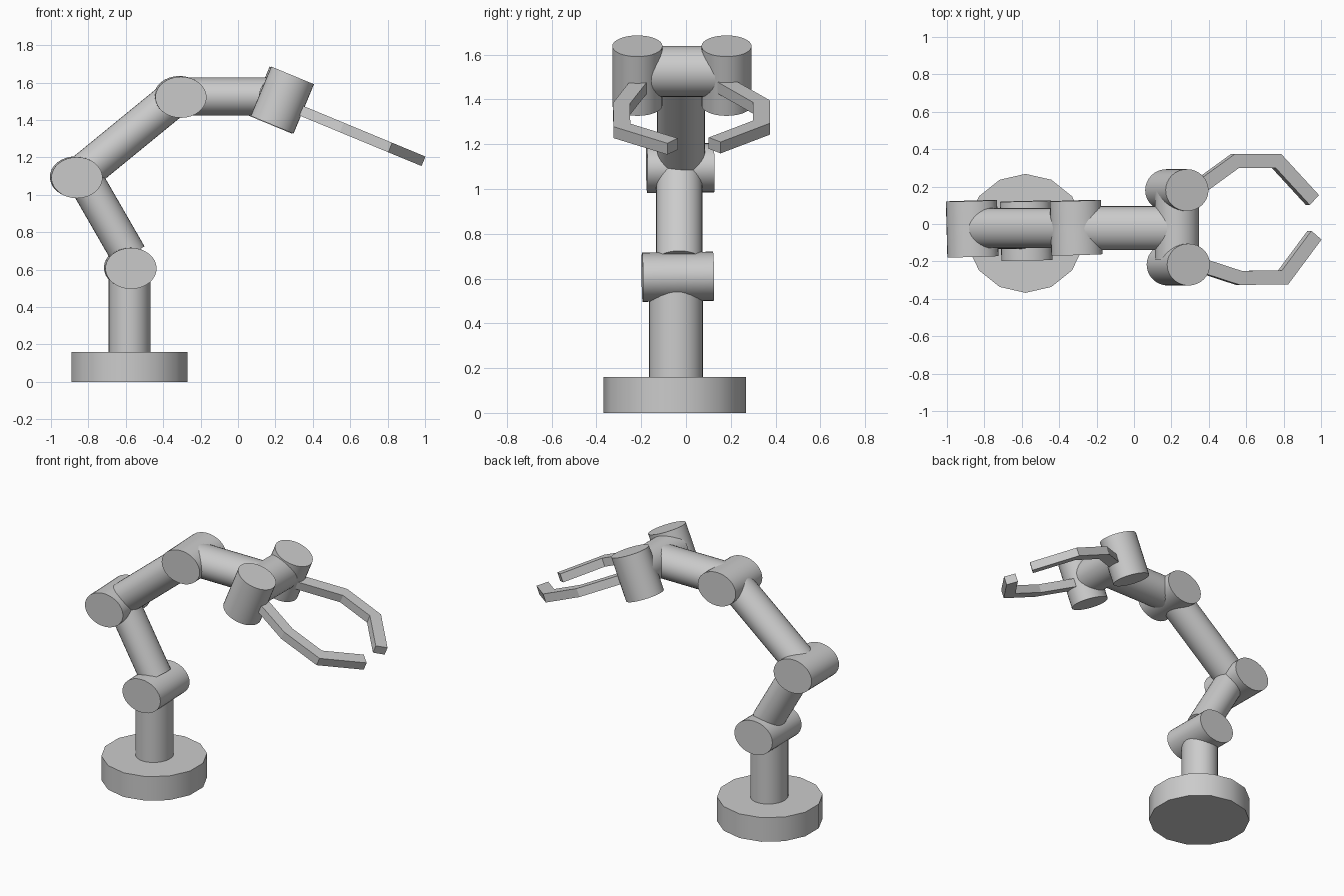
import bpy
import bmesh
from math import pi, sin, cos, tan, radians
from mathutils import Vector, Matrix

cube = bpy.data.objects.get("Cube")
if cube:
    bpy.data.objects.remove(cube, do_unlink=True)

GREY = (0.6, 0.6, 0.6, 1)
metal = bpy.data.materials.new("light_grey_metal")
metal.use_nodes = True
metal.diffuse_color = GREY
metal.node_tree.nodes["Principled BSDF"].inputs["Base Color"].default_value = GREY

X, Y = Vector((1, 0, 0)), Vector((0, 1, 0))


def finish(name, bm, smooth=True):
    bmesh.ops.recalc_face_normals(bm, faces=bm.faces[:])
    mesh = bpy.data.meshes.new(name)
    bm.to_mesh(mesh)
    bm.free()
    mesh.materials.append(metal)
    obj = bpy.data.objects.new(name, mesh)
    bpy.context.collection.objects.link(obj)
    if smooth:
        bpy.ops.object.select_all(action="DESELECT")
        obj.select_set(True)
        bpy.context.view_layer.objects.active = obj
        bpy.ops.object.shade_smooth_by_angle(angle=radians(30))
    return obj


def loft(bm, rings):
    """Skin a list of equal-length point rings and cap both ends."""
    rings = [[bm.verts.new(p) for p in ring] for ring in rings]
    n = len(rings[0])
    for a, b in zip(rings, rings[1:]):
        for i in range(n):
            j = (i + 1) % n
            bm.faces.new((a[i], a[j], b[j], b[i]))
    bm.faces.new(rings[0])
    bm.faces.new(rings[-1])


def rod(name, start, end, ra, rb, hint=Y, sides=32):
    """Elliptical cylinder between two points; ra is the radius along hint."""
    start, end = Vector(start), Vector(end)
    axis = (end - start).normalized()
    u = (hint - axis * hint.dot(axis)).normalized()
    v = axis.cross(u)
    ring = [u * ra * cos(2 * pi * i / sides) + v * rb * sin(2 * pi * i / sides)
            for i in range(sides)]
    bm = bmesh.new()
    loft(bm, [[c + p for p in ring] for c in (start, end)])
    return finish(name, bm)


# Base and column
rod("base", (-0.58, -0.05, 0), (-0.58, -0.05, 0.16), 0.318, 0.318, sides=14)
rod("column", (-0.58, -0.045, 0.15), (-0.58, -0.045, 0.6), 0.12, 0.112)

# Squashed joint drums lying along y, each slightly skewed
for name, x, z, y0, y1 in (("lower_joint", -0.572, 0.606, -0.195, 0.122),
                           ("elbow_joint", -0.861, 1.091, -0.175, 0.124),
                           ("upper_joint", -0.305, 1.521, -0.165, 0.125)):
    rod(name, (x, y0, z), (x - 0.008, y1, z + 0.004), 0.137, 0.11, hint=X)

# Arm links
rod("lower_link", (-0.583, -0.03, 0.676), (-0.83, -0.03, 1.105), 0.103, 0.096)
rod("middle_link", (-0.861, -0.022, 1.09), (-0.305, -0.022, 1.545), 0.107, 0.1)
rod("upper_link", (-0.305, -0.022, 1.525), (0.22, -0.022, 1.525), 0.117, 0.102)

# Wrist crossbar with a tilted drum at each end
TILT = radians(22.5)
UP = Vector((sin(TILT), 0, cos(TILT)))
rod("wrist_bar", (0.23, -0.19, 1.525), (0.23, 0.18, 1.525), 0.118, 0.114, hint=X)
for side, x, y in (("right", 0.237, -0.217), ("left", 0.229, 0.181)):
    c = Vector((x, y, 1.506))
    rod(side + "_wrist_drum", c - UP * 0.143, c + UP * 0.143, 0.112, 0.124)

# Bent gripper fingers in the tilted plane of the wrist
WRIST_X = 0.233
TO_WORLD = Matrix.Translation((WRIST_X, 0, 1.493)) @ Matrix.Rotation(TILT, 4, "Y")


def finger(name, path, width=0.075, thick=0.055):
    pts = [Vector(((x - WRIST_X) / cos(TILT), y, 0)) for x, y in path]
    dirs = [(b - a).normalized() for a, b in zip(pts, pts[1:])]
    rings = []
    for i, p in enumerate(pts):
        d0, d1 = dirs[max(i - 1, 0)], dirs[min(i, len(dirs) - 1)]
        mid = (d0 + d1).normalized()
        side = Vector((-mid.y, mid.x, 0)) * (width / 2 / mid.dot(d1))
        up = Vector((0, 0, thick / 2))
        rings.append([TO_WORLD @ (p + q)
                      for q in (side + up, side - up, -side - up, up - side)])
    bm = bmesh.new()
    loft(bm, rings)
    finish(name, bm, smooth=False)


finger("right_finger", [(0.29, -0.2), (0.56, -0.288), (0.797, -0.286), (0.965, -0.06)])
finger("left_finger", [(0.31, 0.17), (0.54, 0.337), (0.762, 0.337), (0.954, 0.128)])
